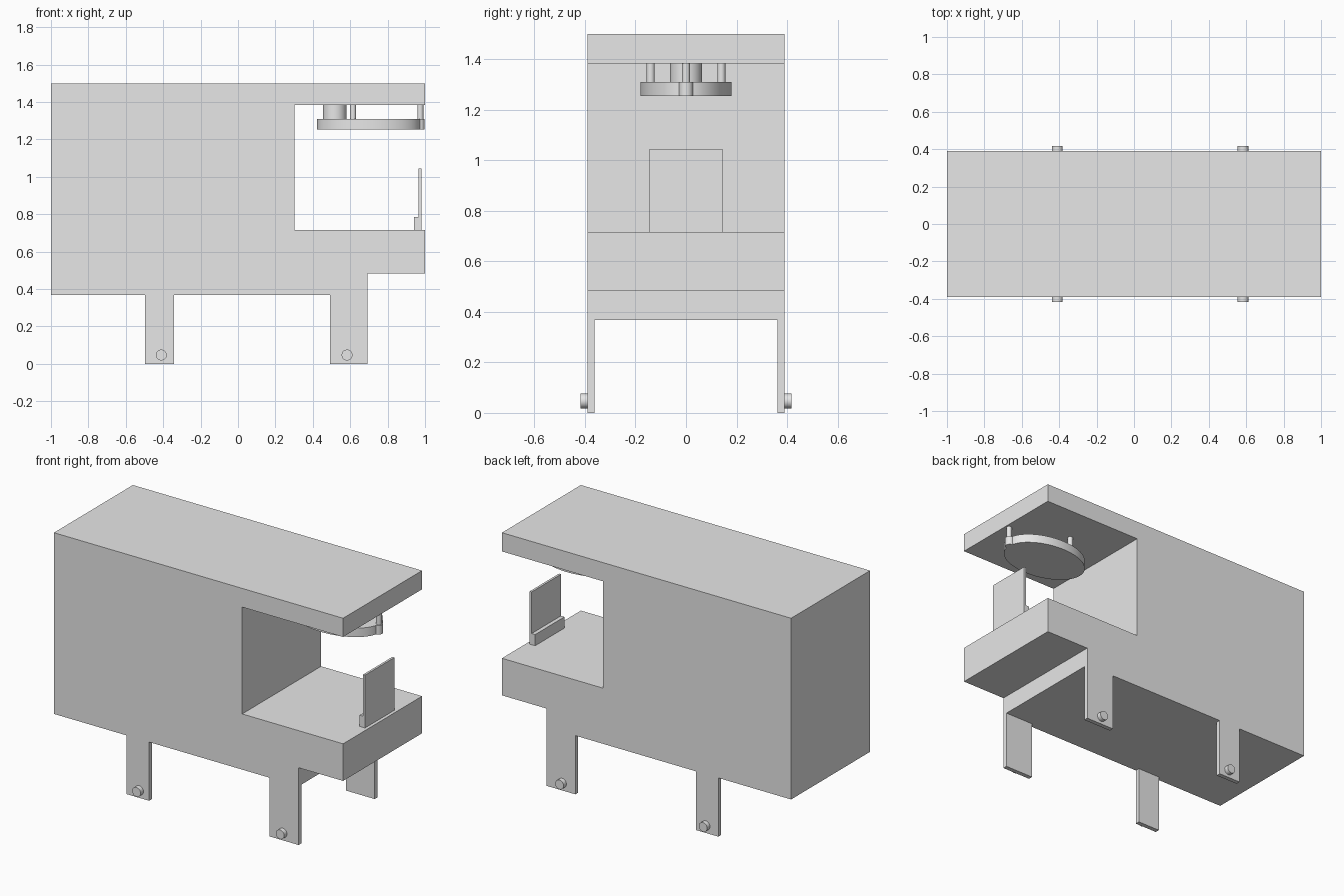
import bpy, bmesh
from math import radians
from mathutils import Matrix, Vector

if "Cube" in bpy.data.objects:
    bpy.data.objects.remove(bpy.data.objects["Cube"], do_unlink=True)

grey = bpy.data.materials.new("plain_grey")
grey.use_nodes = True
grey.diffuse_color = (0.8, 0.8, 0.8, 1)
grey.node_tree.nodes["Principled BSDF"].inputs["Base Color"].default_value = (0.8, 0.8, 0.8, 1)


def finish(name, bm, smooth=False):
    bmesh.ops.recalc_face_normals(bm, faces=bm.faces)
    mesh = bpy.data.meshes.new(name)
    bm.to_mesh(mesh)
    bm.free()
    mesh.materials.append(grey)
    obj = bpy.data.objects.new(name, mesh)
    bpy.context.collection.objects.link(obj)
    bpy.ops.object.select_all(action="DESELECT")
    obj.select_set(True)
    bpy.context.view_layer.objects.active = obj
    if smooth:
        bpy.ops.object.shade_smooth_by_angle(angle=radians(30))
    return obj


def box(name, low, high):
    low, high = Vector(low), Vector(high)
    bm = bmesh.new()
    size = Matrix.Diagonal((high - low).to_4d())
    bmesh.ops.create_cube(bm, size=1, matrix=Matrix.Translation((low + high) / 2) @ size)
    return finish(name, bm)


def cylinder(name, centre, radius, depth, stretch=(1, 1, 1), turn=0):
    bm = bmesh.new()
    place = (Matrix.Translation(centre) @ Matrix.Rotation(turn, 4, "X")
             @ Matrix.Diagonal((*stretch, 1)))
    bmesh.ops.create_cone(bm, cap_ends=True, segments=64, radius1=radius, radius2=radius,
                          depth=depth, matrix=place)
    return finish(name, bm, smooth=True)


HALF = 0.39      # half depth of the housing
INNER = 0.362    # inner face of the legs
CEILING, FLOOR, LIP, BELLY = 1.383, 0.715, 0.483, 0.367

# Housing: side profile with the work opening and the legs, extruded in depth
profile = [(-1, 1.5), (-1, BELLY), (-0.497, BELLY), (-0.497, 0), (-0.342, 0),
           (-0.342, BELLY), (0.492, BELLY), (0.492, 0), (0.692, 0), (0.692, LIP),
           (1, LIP), (1, FLOOR), (0.302, FLOOR), (0.302, CEILING), (1, CEILING), (1, 1.5)]
bm = bmesh.new()
face = bm.faces.new([bm.verts.new((x, -HALF, z)) for x, z in profile])
extruded = bmesh.ops.extrude_face_region(bm, geom=[face])
bmesh.ops.translate(bm, vec=(0, 2 * HALF, 0),
                    verts=[v for v in extruded["geom"] if isinstance(v, bmesh.types.BMVert)])
housing = finish("housing_with_legs", bm)

# Clear the space between the left and right legs
cutter = box("leg_gap_cutter", (-0.8, -INNER, -0.2), (0.9, INNER, BELLY))
cutter.hide_render = True
cut = housing.modifiers.new("leg_gap", "BOOLEAN")
cut.operation = "DIFFERENCE"
cut.solver = "EXACT"
cut.object = cutter
bpy.context.view_layer.objects.active = housing
bpy.ops.object.modifier_apply(modifier=cut.name)
bpy.data.objects.remove(cutter, do_unlink=True)

# Pins near the feet
for end, x in (("rear", -0.41), ("front", 0.583)):
    for side, s in (("left", 1), ("right", -1)):
        cylinder(f"{end}_{side}_foot_pin", (x, s * 0.399, 0.047), 0.029, 0.038, turn=radians(90))

# Oval plate hung under the ceiling
cylinder("oval_plate", (0.7, 0, 1.282), 1, 0.056, stretch=(0.277, 0.18, 1))
cylinder("plate_ear", (0.97, 0, 1.282), 0.028, 0.056)
post_z, post_height = (1.31 + CEILING) / 2, CEILING - 1.31
cylinder("hanger_drum", (0.517, 0, post_z), 0.063, post_height)
for name, x, y in (("end", 0.975, 0), ("left", 0.615, 0.14), ("right", 0.615, -0.14)):
    cylinder(f"{name}_hanger_post", (x, y, post_z), 0.016, post_height)

# Upright panel and its foot block on the ledge
box("upright_panel", (0.966, -0.145, FLOOR), (0.98, 0.145, 1.045))
box("panel_foot", (0.942, -0.145, FLOOR), (0.966, 0.145, 0.785))
